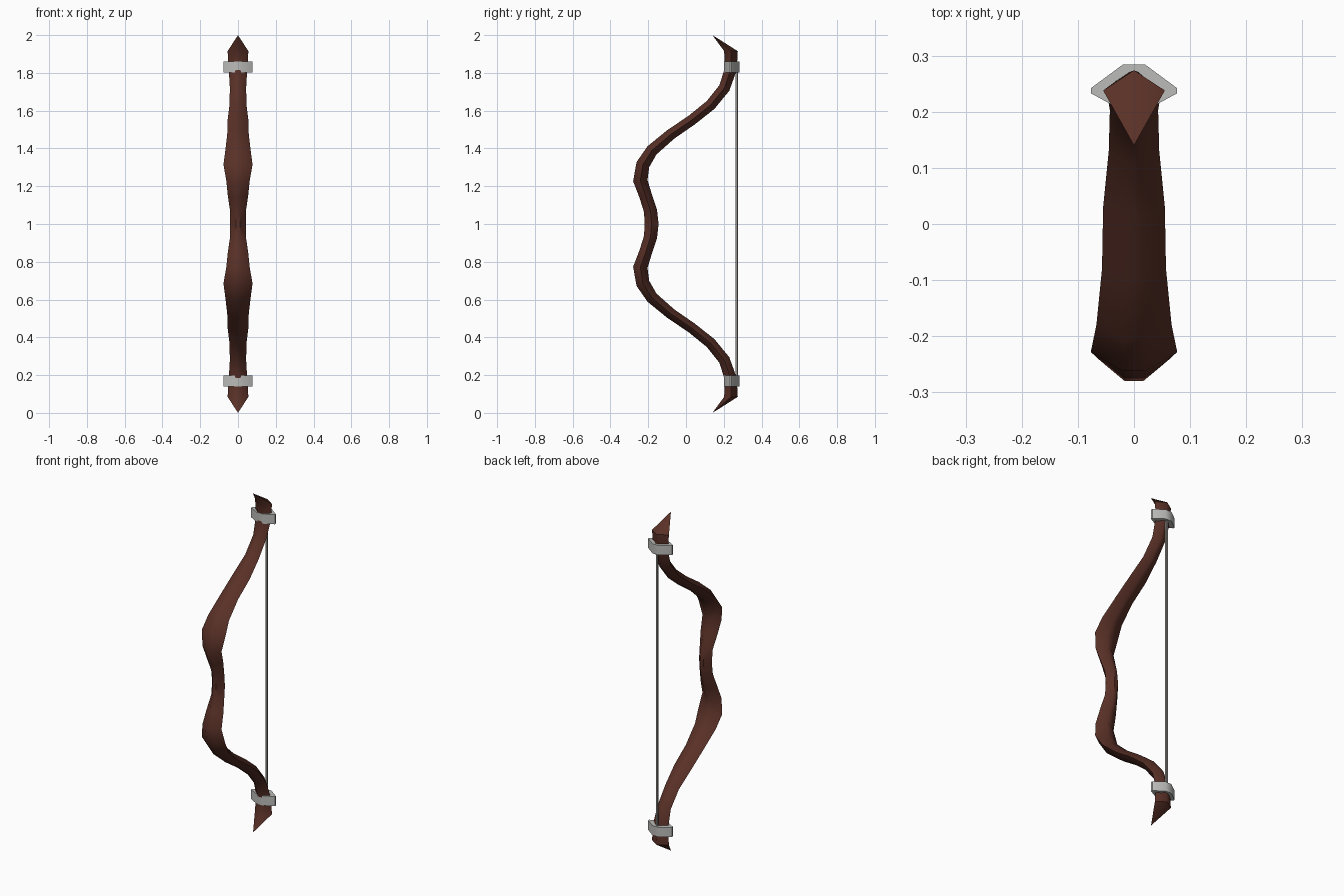
import bpy, bmesh, math
from mathutils import Vector

cube = bpy.data.objects.get("Cube")
if cube:
    bpy.data.objects.remove(cube, do_unlink=True)


def material(name, rgb, roughness=0.7):
    m = bpy.data.materials.new(name)
    m.use_nodes = True
    m.diffuse_color = (*rgb, 1)
    bsdf = m.node_tree.nodes["Principled BSDF"]
    bsdf.inputs["Base Color"].default_value = (*rgb, 1)
    bsdf.inputs["Roughness"].default_value = roughness
    return m


wood = material("dark red wood", (0.10, 0.030, 0.020))
silver = material("pale grey metal", (0.50, 0.50, 0.49))
cord = material("grey cord", (0.30, 0.285, 0.265))


def loft(name, rings, mat, caps=(True, True)):
    """Skin a list of closed rings; objects have their origin at mid height."""
    bm = bmesh.new()
    loops = [[bm.verts.new(p - Vector((0, 0, 1))) for p in ring] for ring in rings]
    count = len(loops[0])
    for a, b in zip(loops, loops[1:]):
        for i in range(count):
            j = (i + 1) % count
            bm.faces.new((a[i], a[j], b[j], b[i]))
    if caps[0]:
        bm.faces.new(loops[0][::-1])
    if caps[1]:
        bm.faces.new(loops[-1])
    bmesh.ops.remove_doubles(bm, verts=bm.verts, dist=1e-4)
    bmesh.ops.recalc_face_normals(bm, faces=bm.faces)
    mesh = bpy.data.meshes.new(name)
    bm.to_mesh(mesh)
    bm.free()
    mesh.materials.append(mat)
    obj = bpy.data.objects.new(name, mesh)
    obj.location.z = 1
    bpy.context.collection.objects.link(obj)
    bpy.ops.object.select_all(action="DESELECT")
    bpy.context.view_layer.objects.active = obj
    obj.select_set(True)
    bpy.ops.object.shade_smooth_by_angle(angle=math.radians(45))
    return obj


def mirror_z(obj):
    mod = obj.modifiers.new("mirror", "MIRROR")
    mod.use_axis = (False, False, True)
    mod.use_clip = True


# Bow limb: y, z, half width, half depth from the grip up to the tip
limb = [
    (-0.182, 1.00, 0.042, 0.037), (-0.188, 1.07, 0.042, 0.035),
    (-0.214, 1.15, 0.054, 0.034), (-0.242, 1.23, 0.062, 0.038),
    (-0.228, 1.315, 0.077, 0.036), (-0.180, 1.39, 0.067, 0.032),
    (-0.080, 1.475, 0.057, 0.029), (0.030, 1.55, 0.055, 0.028),
    (0.130, 1.63, 0.045, 0.029), (0.203, 1.72, 0.043, 0.030),
    (0.237, 1.82, 0.049, 0.032), (0.238, 1.915, 0.055, 0.036),
]
# Six-sided section as (across, depth), front edge first
section = [(-0.27, -1), (0.27, -1), (1, 0), (0.27, 1), (-0.27, 1), (-1, 0)]
rings = []
for i, (y, z, w, d) in enumerate(limb):
    if i in (0, len(limb) - 1):
        tangent = Vector((0, 0, 1))
    else:
        before, after = limb[i - 1], limb[i + 1]
        tangent = Vector((0, after[0] - before[0], after[1] - before[1])).normalized()
    normal = Vector((0, tangent.z, -tangent.y))
    rings.append([Vector((u * w, y, z)) + normal * (v * d) for u, v in section])
# The last section closes to a ridge at the back, then runs to a point
rings[-1][3].x = rings[-1][4].x = 0
rings.append([Vector((0, 0.14, 2.0))] * len(section))
mirror_z(loft("bow_limbs", rings, wood, caps=(False, False)))

# Metal bands holding the string
band = [(-0.02, 0.202), (0.02, 0.202), (0.077, 0.233), (0.077, 0.242),
        (0.02, 0.284), (-0.02, 0.284), (-0.077, 0.242), (-0.077, 0.233)]
mirror_z(loft("string_bands",
              [[Vector((x, y, z)) for x, y in band] for z in (1.803, 1.86)], silver))

# Bowstring
circle = [(0.007 * math.cos(a * math.tau / 8), 0.268 + 0.007 * math.sin(a * math.tau / 8))
          for a in range(8)]
loft("bowstring", [[Vector((x, y, z)) for x, y in circle] for z in (0.17, 1.83)], cord)
